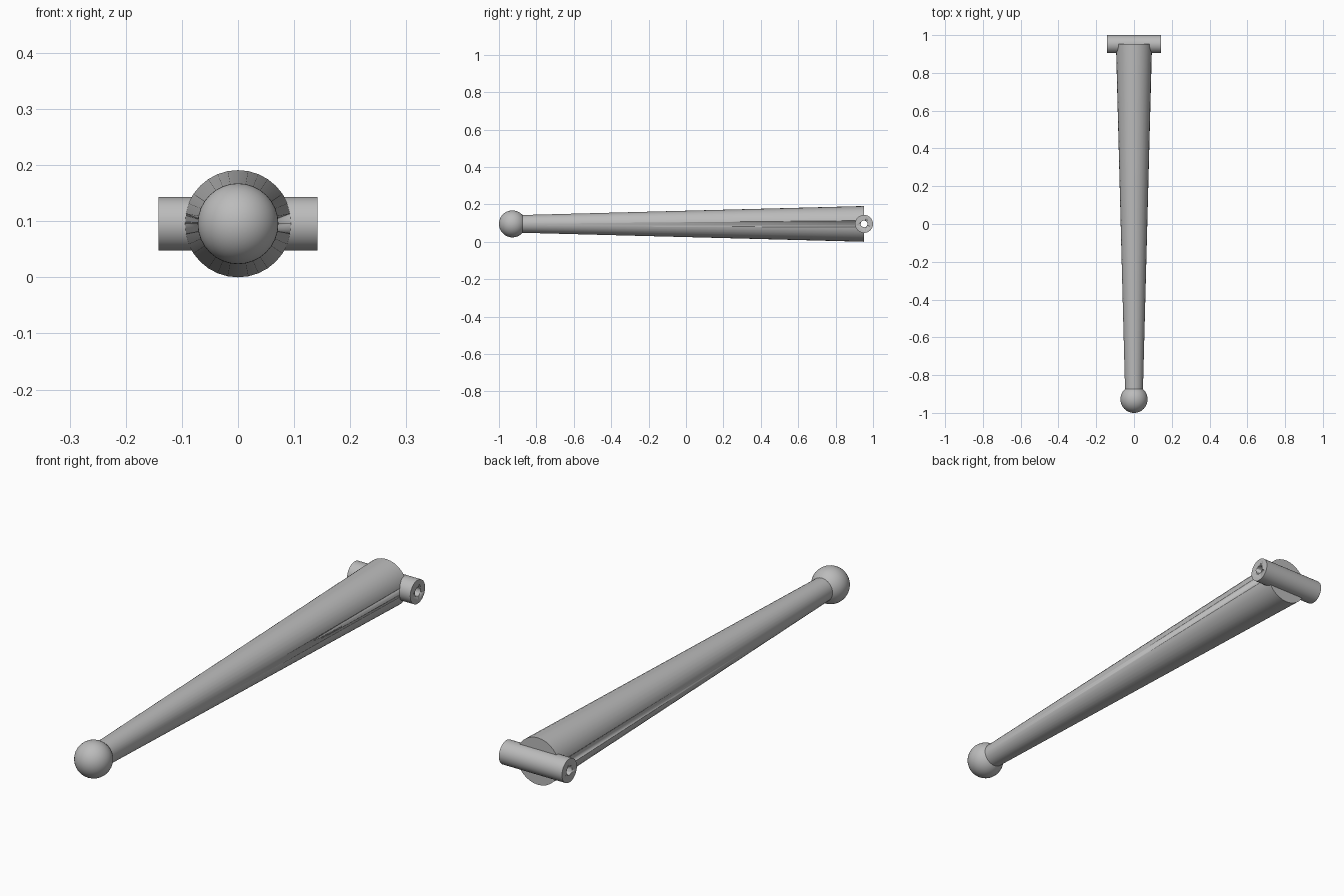
import bpy
import math

cube = bpy.data.objects.get("Cube")
if cube:
    bpy.data.objects.remove(cube, do_unlink=True)

AXIS_Z = 0.0955     # height of the long axis
PIN_Y = 0.952       # centre of the cross tube
SEGMENTS = 32

grey = bpy.data.materials.new("plain grey")
grey.use_nodes = True
colour = (0.5, 0.5, 0.5, 1)
grey.diffuse_color = colour
grey.node_tree.nodes["Principled BSDF"].inputs["Base Color"].default_value = colour


def finish(name):
    """Name, colour and smooth the active object."""
    ob = bpy.context.object
    ob.name = name
    ob.data.materials.append(grey)
    bpy.ops.object.transform_apply(location=False, rotation=True, scale=True)
    bpy.ops.object.shade_smooth_by_angle(angle=math.radians(35))
    return ob


def cross_cylinder(name, radius, length):
    """Cylinder along x at the hinge end."""
    bpy.ops.mesh.primitive_cylinder_add(
        vertices=SEGMENTS, radius=radius, depth=length,
        location=(0, PIN_Y, AXIS_Z), rotation=(0, math.pi / 2, 0))
    return finish(name)


# Tapered shaft, narrow towards the front
front_y = -0.93
bpy.ops.mesh.primitive_cone_add(
    vertices=SEGMENTS, radius1=0.0955, radius2=0.046, depth=PIN_Y - front_y,
    location=(0, (PIN_Y + front_y) / 2, AXIS_Z), rotation=(math.pi / 2, 0, 0))
shaft = finish("tapered_shaft")

# Ball at the narrow end
bpy.ops.mesh.primitive_uv_sphere_add(
    segments=SEGMENTS, ring_count=24, radius=0.072,
    location=(0, -0.928, AXIS_Z), rotation=(math.pi / 2, 0, 0))
finish("end_ball")

# Cross tube at the wide end, with a bore running right through
tube = cross_cylinder("cross_tube", 0.048, 0.284)
bore = cross_cylinder("bore_cutter", 0.018, 0.5)
bore.hide_render = True
bore.hide_viewport = True
for part in (shaft, tube):
    cut = part.modifiers.new("bore", "BOOLEAN")
    cut.operation = "DIFFERENCE"
    cut.solver = "EXACT"
    cut.object = bore
